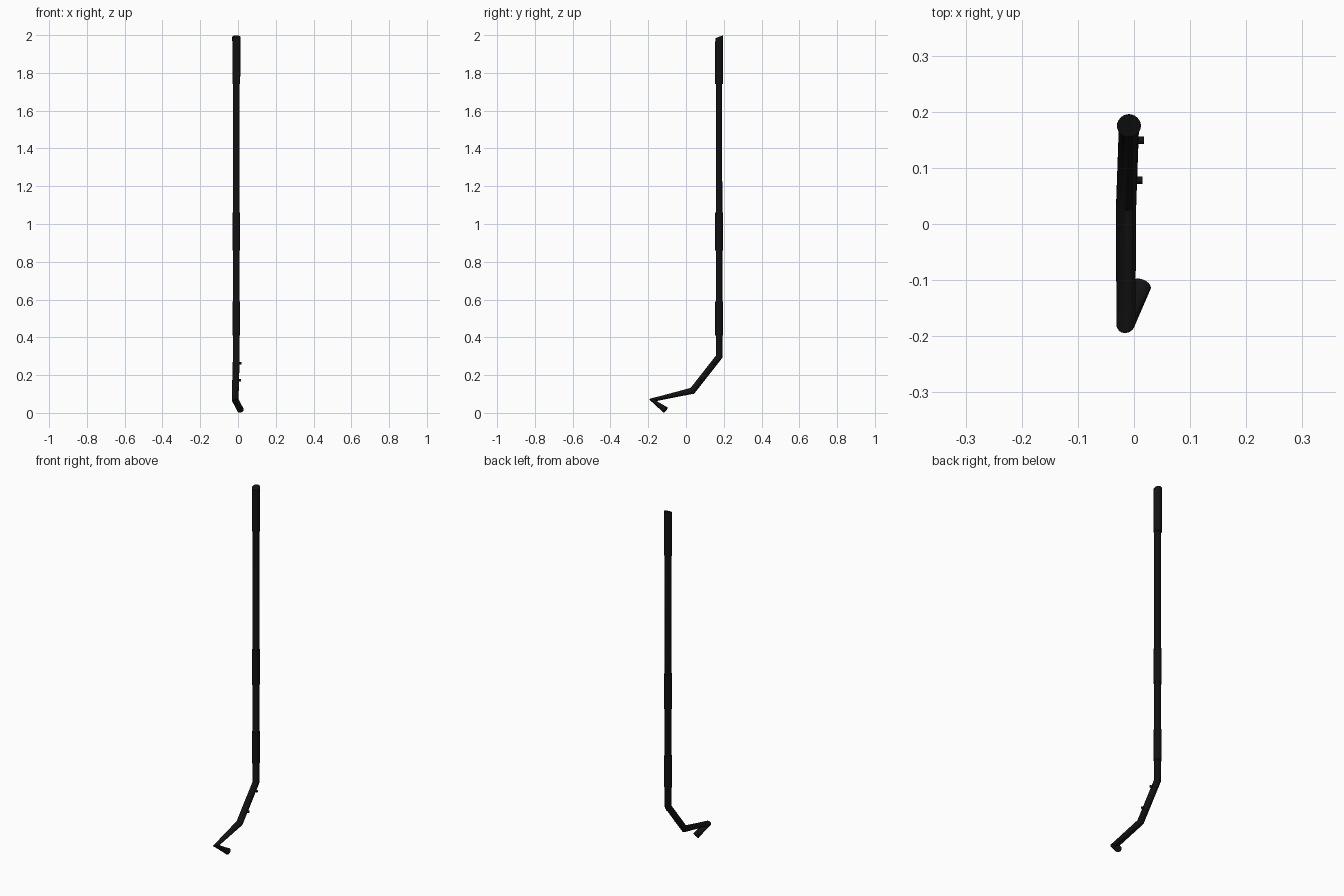
import bpy, bmesh, math
from mathutils import Vector

if "Cube" in bpy.data.objects:
    bpy.data.objects.remove(bpy.data.objects["Cube"])

mat = bpy.data.materials.new("black")
mat.diffuse_color = (0.006, 0.006, 0.006, 1)
mat.use_nodes = True
mat.node_tree.nodes["Principled BSDF"].inputs["Base Color"].default_value = mat.diffuse_color


def tube(name, points, radii, normals=None, sides=24):
    """Sweep a circle along points; at each bend the ring lies in the bisecting plane."""
    pts = [Vector(p) for p in points]
    n = len(pts)
    bm = bmesh.new()
    rings = []
    for i, p in enumerate(pts):
        t_in = (p - pts[i - 1]).normalized() if i > 0 else Vector()
        t_out = (pts[i + 1] - p).normalized() if i < n - 1 else Vector()
        t = (t_in + t_out).normalized()
        if normals and i in normals:
            t = Vector(normals[i]).normalized()
        u = Vector((1, 0, 0))
        u = (u - t * u.dot(t)).normalized()
        v = t.cross(u)
        rings.append([bm.verts.new(p + radii[i] * (u * math.cos(a) + v * math.sin(a)))
                      for a in (2 * math.pi * k / sides for k in range(sides))])
    for a, b in zip(rings, rings[1:]):
        for k in range(sides):
            j = (k + 1) % sides
            bm.faces.new((a[k], a[j], b[j], b[k]))
    bm.faces.new(rings[0][::-1])
    bm.faces.new(rings[-1])
    bmesh.ops.recalc_face_normals(bm, faces=bm.faces)
    me = bpy.data.meshes.new(name)
    bm.to_mesh(me)
    bm.free()
    me.materials.append(mat)
    ob = bpy.data.objects.new(name, me)
    bpy.context.collection.objects.link(ob)
    bpy.ops.object.select_all(action='DESELECT')
    ob.select_set(True)
    bpy.context.view_layer.objects.active = ob
    bpy.ops.object.shade_smooth_by_angle(angle=math.radians(35))
    return ob


X, Y = -0.009, 0.175
SLANT = (0, -0.38, 1)

# Bent shaft with hooked foot
tube("shaft",
     [(X, Y, 1.985), (X, Y, 0.297), (-0.014, 0.034, 0.117),
      (-0.0145, -0.177, 0.068), (0.013, -0.109, 0.0155)],
     [0.018] * 5, {0: (0, 0.38, -1)})

# Grip sleeves around the shaft
for name, low, high in (("lower_sleeve", 0.41, 0.59), ("middle_sleeve", 0.86, 1.06)):
    tube(name, [(X, Y, low), (X, Y, high)], [0.0205, 0.0205])
tube("top_grip", [(X, Y, 1.74), (X, Y, 1.991)], [0.0208, 0.0215], {1: SLANT})

# Two side buttons on the angled neck
for i, (y, z, end) in enumerate(((0.149, 0.263, 0.018), (0.078, 0.172, 0.015))):
    bpy.ops.mesh.primitive_cylinder_add(vertices=16, radius=0.0065, depth=end + 0.012,
                                        location=((end - 0.012) / 2, y, z),
                                        rotation=(0, math.pi / 2, 0))
    ob = bpy.context.object
    ob.name = f"side_button_{i + 1}"
    ob.data.materials.append(mat)
    bpy.ops.object.shade_smooth_by_angle(angle=math.radians(35))
